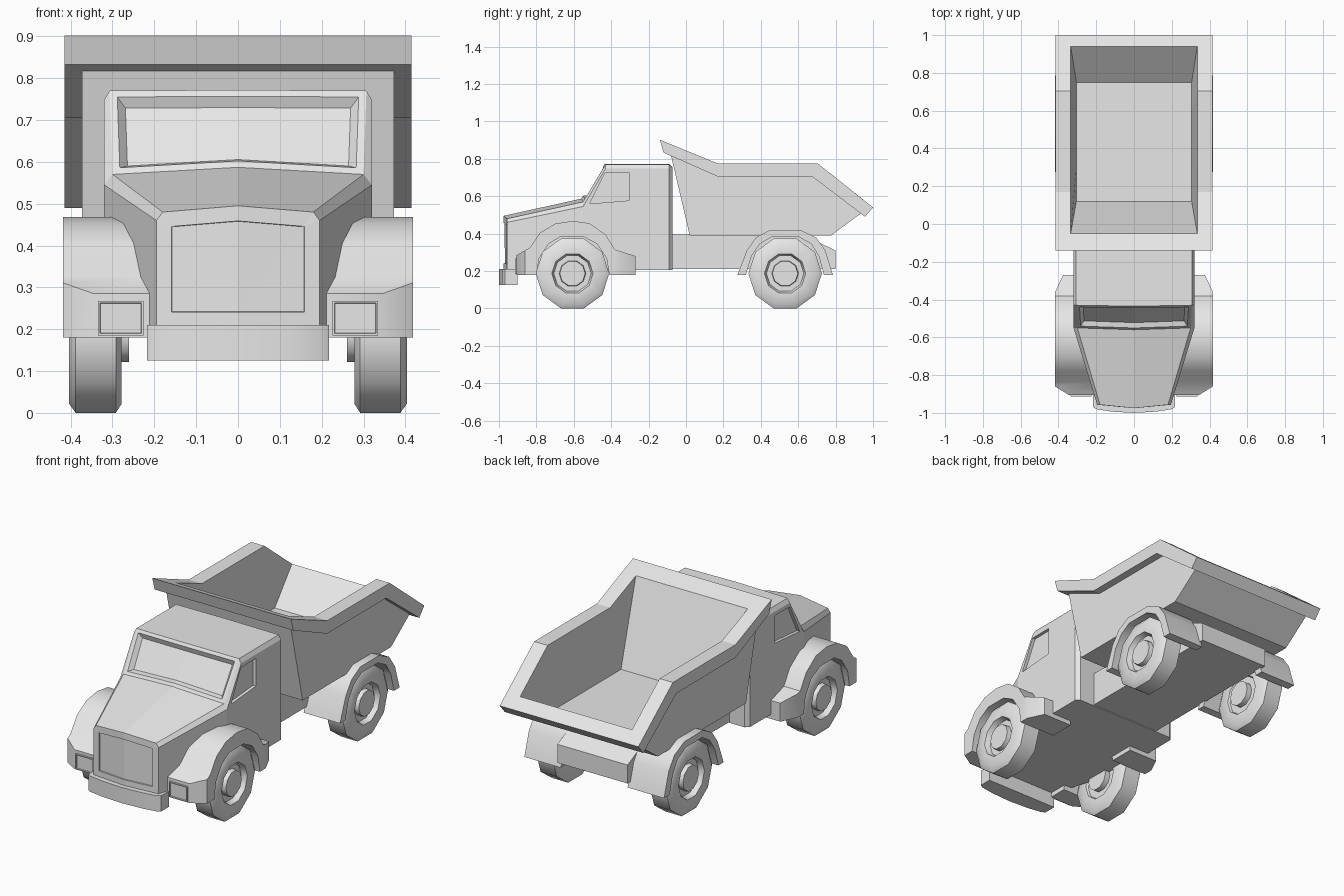
import bpy, bmesh, math
from math import radians, sin, cos
from mathutils import Vector

cube = bpy.data.objects.get("Cube")
if cube:
    bpy.data.objects.remove(cube, do_unlink=True)

grey = bpy.data.materials.new("plain_grey")
grey.use_nodes = True
grey.diffuse_color = (0.8, 0.8, 0.8, 1)
grey.node_tree.nodes["Principled BSDF"].inputs["Base Color"].default_value = (0.8, 0.8, 0.8, 1)


def loft(rings, caps=True):
    """Join equal-length closed rings of points into a skin."""
    bm = bmesh.new()
    rows = [[bm.verts.new(p) for p in ring] for ring in rings]
    n = len(rows[0])
    skin = []
    for a, b in zip(rows, rows[1:]):
        for i in range(n):
            j = (i + 1) % n
            skin.append(bm.faces.new((a[i], a[j], b[j], b[i])))
    if caps:
        bm.faces.new(rows[0])
        bm.faces.new(rows[-1])
    return bm, rows, skin


def finish(bm, name, mirror=False, smooth=None):
    bmesh.ops.recalc_face_normals(bm, faces=bm.faces[:])
    mesh = bpy.data.meshes.new(name)
    bm.to_mesh(mesh)
    bm.free()
    obj = bpy.data.objects.new(name, mesh)
    bpy.context.collection.objects.link(obj)
    mesh.materials.append(grey)
    bpy.ops.object.select_all(action='DESELECT')
    obj.select_set(True)
    bpy.context.view_layer.objects.active = obj
    if smooth:
        bpy.ops.object.shade_smooth_by_angle(angle=radians(smooth))
    if mirror:
        obj.modifiers.new("Mirror", 'MIRROR')
    return obj


def side_prism(profile, x0, x1):
    """Extrude a (y, z) outline across x."""
    return loft([[(x, y, z) for y, z in profile] for x in (x0, x1)])[0]


def recess(bm, faces, border, depth, slope=0.0):
    """Frame a face region, then sink its middle."""
    bmesh.ops.inset_region(bm, faces=faces, thickness=border, use_even_offset=True)
    bmesh.ops.inset_region(bm, faces=faces, thickness=slope, depth=-depth, use_even_offset=True)


# Cab and bonnet: cross-sections from nose to rear wall
def cab_section(y, yc, w, shoulder, wt, top, ridge):
    half = [(w, y, 0.205), (w, y, shoulder), (wt, y, top)]
    other = [(-x, b, z) for x, b, z in reversed(half)]
    return half + [(0, yc, ridge)] + other + [(0, yc, 0.205)]


bm, rows, skin = loft([
    cab_section(-0.957, -0.975, 0.195, 0.46, 0.18, 0.48, 0.495),
    cab_section(-0.55, -0.56, 0.32, 0.545, 0.30, 0.57, 0.587),
    cab_section(-0.43, -0.435, 0.32, 0.748, 0.307, 0.77, 0.772),
    cab_section(-0.09, -0.09, 0.32, 0.748, 0.307, 0.77, 0.772),
    cab_section(-0.072, -0.072, 0.30, 0.735, 0.29, 0.752, 0.754),
], caps=False)
nose = rows[0]
grille = [bm.faces.new([nose[i] for i in half]) for half in ((0, 1, 2, 3, 7), (3, 4, 5, 6, 7))]
bm.faces.new(rows[-1])
bmesh.ops.recalc_face_normals(bm, faces=bm.faces[:])
recess(bm, grille, 0.036, 0.006, 0.001)
recess(bm, [skin[10], skin[11]], 0.018, 0.022, 0.018)
cab = finish(bm, "cab")

# Side windows cut into both doors
window = [(-0.515, 0.56), (-0.305, 0.577), (-0.305, 0.727), (-0.432, 0.725)]
cutter = finish(side_prism(window, 0.303, 0.4), "window_cutter", mirror=True)
cutter.hide_render = True
cut = cab.modifiers.new("Windows", 'BOOLEAN')
cut.operation = 'DIFFERENCE'
cut.solver = 'EXACT'
cut.object = cutter
bpy.context.view_layer.objects.active = cab
bpy.ops.object.modifier_apply(modifier=cut.name)
bpy.data.objects.remove(cutter, do_unlink=True)

# Curved front bumper
curve = [(0.218, -0.9), (0.218, -0.968), (0.2, -0.98), (0.12, -0.993), (0, -1.0)]
outline = curve + [(-x, y) for x, y in reversed(curve[:-1])]
finish(loft([[(x, y, z) for x, y in outline] for z in (0.125, 0.21)])[0], "bumper", smooth=40)

# Front fenders with running boards and chamfered outer corners
front_outer = [(-0.905, 0.18), (-0.905, 0.285), (-0.835, 0.325), (-0.78, 0.405), (-0.7, 0.453),
               (-0.607, 0.468), (-0.515, 0.455), (-0.43, 0.395), (-0.38, 0.315), (-0.27, 0.28),
               (-0.27, 0.18)]
front_arch = [(-0.41, 0.18), (-0.425, 0.27), (-0.475, 0.345), (-0.55, 0.384),
              (-0.67, 0.384), (-0.735, 0.345), (-0.785, 0.27), (-0.8, 0.18)]
bm = side_prism(front_outer + front_arch, 0.2, 0.418)
for a, b in (((0.418, -0.86), (0.345, -0.905)), ((0.418, -0.36), (0.375, -0.27))):
    normal = Vector((abs(b[1] - a[1]), math.copysign(abs(a[0] - b[0]), b[1] - a[1]), 0))
    bmesh.ops.bisect_plane(bm, geom=bm.verts[:] + bm.edges[:] + bm.faces[:],
                           plane_co=(a[0], a[1], 0), plane_no=normal, clear_outer=True)
    bmesh.ops.holes_fill(bm, edges=[e for e in bm.edges if e.is_boundary])
finish(bm, "front_fenders", mirror=True, smooth=35)

# Headlights
bm = side_prism([(-0.914, 0.185), (-0.914, 0.268), (-0.88, 0.268), (-0.88, 0.185)], 0.226, 0.335)
bmesh.ops.recalc_face_normals(bm, faces=bm.faces[:])
recess(bm, [f for f in bm.faces if f.normal.y < -0.9], 0.005, 0.006, 0.001)
finish(bm, "headlights", mirror=True)

# Chassis with sloping tail
finish(side_prism([(-0.08, 0.21), (-0.08, 0.395), (0.62, 0.395), (0.8, 0.31), (0.8, 0.21)],
                  -0.21, 0.21), "chassis")

# Rear fenders
rear_outer = [(0.275, 0.18), (0.325, 0.31), (0.375, 0.38), (0.45, 0.42), (0.61, 0.42),
              (0.695, 0.38), (0.745, 0.31), (0.785, 0.18)]
rear_arch = [(0.737, 0.18), (0.71, 0.28), (0.67, 0.345), (0.6, 0.384), (0.46, 0.384),
             (0.395, 0.345), (0.35, 0.28), (0.32, 0.18)]
finish(side_prism(rear_outer + rear_arch, 0.2, 0.418), "rear_fenders", mirror=True, smooth=35)

# Wheels: ten-sided tyre, sunken rim and hub in one turned profile
wheel_profile = [(0.26, 0.065), (0.29, 0.065), (0.29, 0.1), (0.278, 0.105), (0.278, 0.165),
                 (0.292, 0.187), (0.388, 0.187), (0.404, 0.165), (0.404, 0.105),
                 (0.375, 0.095), (0.375, 0.068), (0.4, 0.065)]
SIDES = 10


def wheel_ring(x, r, y):
    r /= cos(math.pi / SIDES)
    turns = [math.tau * (i + 0.5) / SIDES for i in range(SIDES)]
    return [(x, y + r * sin(t), 0.187 - r * cos(t)) for t in turns]


for name, y in (("front_wheels", -0.607), ("rear_wheels", 0.53)):
    bm = loft([wheel_ring(x, r, y) for x, r in wheel_profile])[0]
    finish(bm, name, mirror=True, smooth=38)


# Dump bed: loops from floor, over the flared rim, down to the underside
def bed_ring(x, path):
    return [(x, y, z) for y, z in path] + [(-x, y, z) for y, z in reversed(path)]


bm = loft([
    bed_ring(0.305, [(0.12, 0.43), (0.3, 0.43), (0.6, 0.43), (0.75, 0.43)]),
    bed_ring(0.335, [(-0.05, 0.864), (0.17, 0.775), (0.705, 0.775), (0.94, 0.588)]),
    bed_ring(0.415, [(-0.14, 0.902), (0.17, 0.775), (0.705, 0.775), (1.0, 0.54)]),
    bed_ring(0.415, [(-0.12, 0.833), (0.17, 0.705), (0.675, 0.705), (0.957, 0.49)]),
    bed_ring(0.373, [(-0.08, 0.817), (0.17, 0.705), (0.675, 0.705), (0.935, 0.508)]),
    bed_ring(0.373, [(0.02, 0.39), (0.2, 0.39), (0.66, 0.39), (0.775, 0.39)]),
])[0]
finish(bm, "dump_bed")
